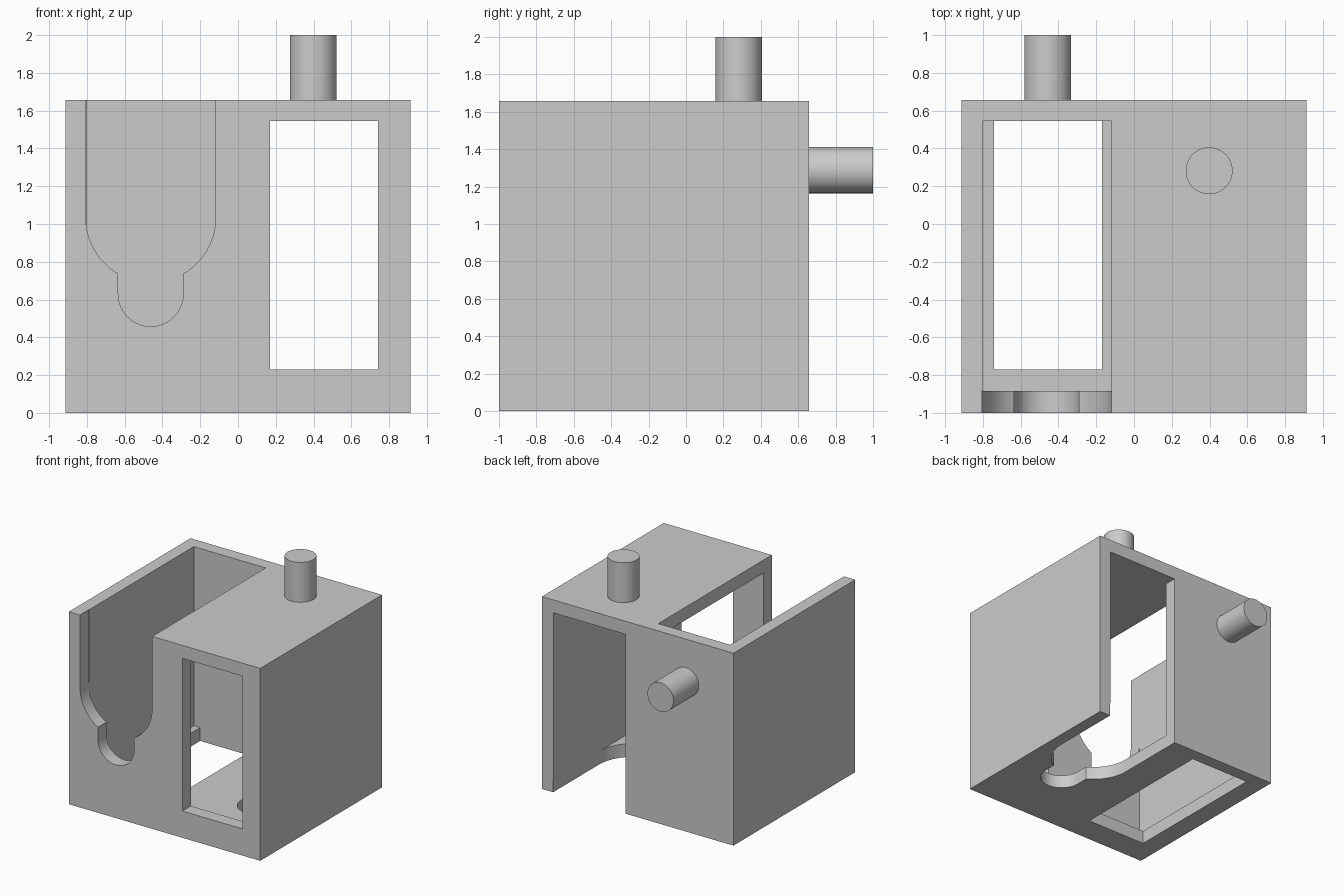
import bpy, bmesh, math
from mathutils import Matrix, Vector

cube = bpy.data.objects.get("Cube")
if cube:
    bpy.data.objects.remove(cube, do_unlink=True)

grey = bpy.data.materials.new("light_grey")
grey.use_nodes = True
colour = (0.6, 0.6, 0.6, 1)
grey.diffuse_color = colour
grey.node_tree.nodes["Principled BSDF"].inputs["Base Color"].default_value = colour

# Half turn that swaps front with floor and top with back
TURN = Matrix(((-1, 0, 0, 0), (0, 0, 1, -1), (0, 1, 0, 1), (0, 0, 0, 1)))


def finish(name, bm):
    bmesh.ops.recalc_face_normals(bm, faces=bm.faces)
    mesh = bpy.data.meshes.new(name)
    bm.to_mesh(mesh)
    bm.free()
    mesh.materials.append(grey)
    obj = bpy.data.objects.new(name, mesh)
    bpy.context.scene.collection.objects.link(obj)
    return obj


def prism(name, outline, y0, y1, matrix=Matrix()):
    """Extrude an outline in the xz plane from y0 to y1."""
    bm = bmesh.new()
    face = bm.faces.new([bm.verts.new((x, y0, z)) for x, z in outline])
    side = bmesh.ops.extrude_face_region(bm, geom=[face])["geom"]
    verts = [v for v in side if isinstance(v, bmesh.types.BMVert)]
    bmesh.ops.translate(bm, verts=verts, vec=(0, y1 - y0, 0))
    bmesh.ops.transform(bm, matrix=matrix, verts=bm.verts)
    return finish(name, bm)


def box(name, x, y, z, matrix=Matrix()):
    outline = [(x[0], z[0]), (x[1], z[0]), (x[1], z[1]), (x[0], z[1])]
    return prism(name, outline, y[0], y[1], matrix)


def arc(cx, cz, r, start, end, steps):
    angles = [math.radians(start + (end - start) * i / steps) for i in range(steps + 1)]
    return [(cx + r * math.cos(a), cz + r * math.sin(a)) for a in angles]


def smooth(obj):
    bpy.ops.object.select_all(action='DESELECT')
    obj.select_set(True)
    bpy.context.view_layer.objects.active = obj
    bpy.ops.object.shade_smooth_by_angle(angle=math.radians(30))


def cut(target, cutter):
    mod = target.modifiers.new("cut", 'BOOLEAN')
    mod.operation = 'DIFFERENCE'
    mod.solver = 'EXACT'
    mod.object = cutter
    bpy.context.view_layer.objects.active = target
    bpy.ops.object.modifier_apply(modifier=mod.name)
    bpy.data.objects.remove(cutter, do_unlink=True)


# Hollow box body
body = box("box_body", (-0.912, 0.912), (-1, 0.657), (0, 1.657))
cut(body, box("cavity", (-0.803, 0.803), (-0.885, 0.545), (0.115, 1.545)))

# Keyhole slot, open at one end
CX, WIDE, NARROW = -0.462, 0.344, 0.172
slot = [(CX - WIDE, 1.8), (CX + WIDE, 1.8)]
slot += arc(CX, 1.035, WIDE, 0, -60, 14)
slot += arc(CX, 0.63, NARROW, 0, -180, 28)
slot += arc(CX, 1.035, WIDE, -120, -180, 14)

# Window, slot and long opening, repeated on the turned sides
for matrix in (Matrix(), TURN):
    cut(body, box("window", (0.17, 0.742), (-1.1, -0.8), (0.23, 1.545), matrix))
    cut(body, box("opening", (-0.803, -0.118), (-0.885, 0.545), (1.4, 1.8), matrix))
    cut(body, prism("slot", slot, -1.1, -0.88, matrix))
smooth(body)


# Round pegs on the top and back
def peg(name, centre, rotation):
    bm = bmesh.new()
    bmesh.ops.create_cone(bm, cap_ends=True, segments=64, radius1=0.124,
                          radius2=0.124, depth=0.35,
                          matrix=Matrix.Translation(Vector(centre)) @ rotation)
    smooth(finish(name, bm))


peg("top_peg", (0.398, 0.282, 1.825), Matrix())
peg("back_peg", (-0.457, 0.825, 1.288), Matrix.Rotation(math.pi / 2, 4, 'X'))
